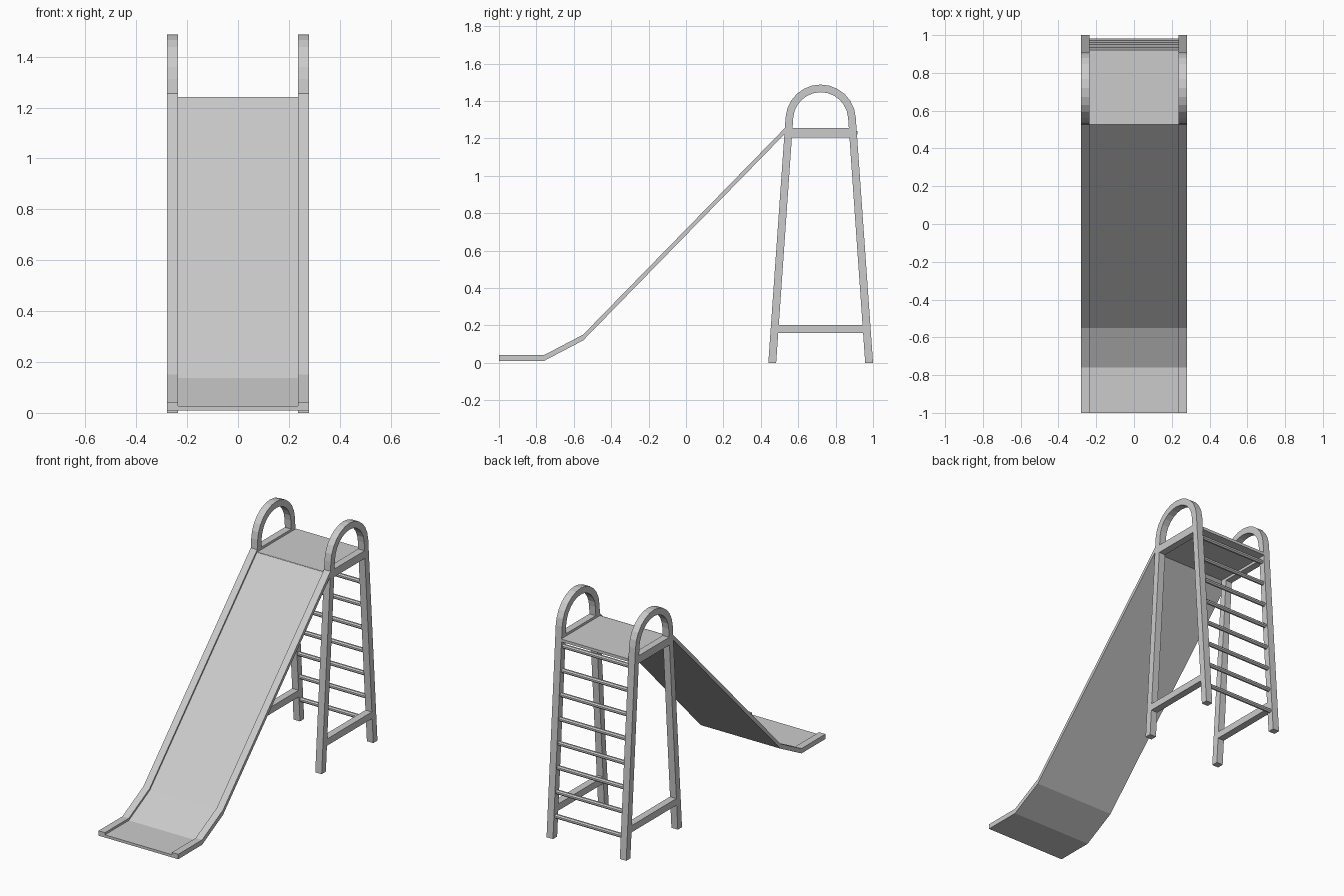
import bpy, bmesh, math

if "Cube" in bpy.data.objects:
    bpy.data.objects.remove(bpy.data.objects["Cube"])

X0, X1 = 0.235, 0.28     # inner and outer face of the side frames
YC = 0.72                # middle of the tower


def prism(name, loop, xa, xb):
    """Extrude a closed (y, z) outline along x."""
    bm = bmesh.new()
    f = bm.faces.new([bm.verts.new((xa, y, z)) for y, z in loop])
    ext = bmesh.ops.extrude_face_region(bm, geom=[f])
    bmesh.ops.translate(bm, vec=(xb - xa, 0, 0),
                        verts=[g for g in ext["geom"] if isinstance(g, bmesh.types.BMVert)])
    bmesh.ops.recalc_face_normals(bm, faces=bm.faces)
    me = bpy.data.meshes.new(name)
    bm.to_mesh(me)
    bm.free()
    ob = bpy.data.objects.new(name, me)
    bpy.context.collection.objects.link(ob)
    return ob


def frame_path(foot, radius, cz=1.30, n=12):
    """Half width at the foot, then legs rising into a round arch."""
    arc = [(YC + radius * math.cos(math.radians(a)), cz + radius * math.sin(math.radians(a)))
           for a in [4 + 172 * i / n for i in range(n + 1)]]
    return [(YC + foot, 0)] + arc + [(YC - foot, 0)]


def shifted(path, low, high):
    return [(y, z + low) for y, z in path] + [(y, z + high) for y, z in reversed(path)]


def half(z, foot):
    """Half depth of a leg face at height z."""
    return foot - 0.073 * z


# slide underside path; rails and floor share it
slide = [(-1, 0.01), (-0.76, 0.01), (-0.55, 0.12), (0.528, 1.224)]
prism("slide_floor", shifted(slide, 0, 0.017), -X0, X0)

for side, s in (("left", -1), ("right", 1)):
    a, b = s * X0, s * X1
    prism(side + "_slide_rail", shifted(slide, 0, 0.031), a, b)
    # legs and handrail arch in one bent bar
    prism(side + "_frame", frame_path(0.28, 0.188) + frame_path(0.238, 0.147)[::-1], a, b)
    # cross bars between front and back legs
    for label, z0, z1 in (("lower", 0.16, 0.203), ("upper", 1.205, 1.255)):
        h0, h1 = half(z0, 0.25), half(z1, 0.25)
        prism(f"{side}_{label}_bar",
              [(YC - h0, z0), (YC + h0, z0), (YC + h1, z1), (YC - h1, z1)], a, b)

# platform
prism("platform", [(0.526, 1.222), (0.918, 1.222), (0.918, 1.24), (0.526, 1.24)], -X0, X0)

# ladder rungs between the back legs
for i in range(8):
    z = 0.135 + 0.15 * i
    y = YC + half(z, 0.259)
    ring = [(y + 0.014 * math.cos(math.radians(45 * k + 22.5)),
             z + 0.014 * math.sin(math.radians(45 * k + 22.5))) for k in range(8)]
    prism(f"rung_{i + 1}", ring, -X0 - 0.01, X0 + 0.01)
